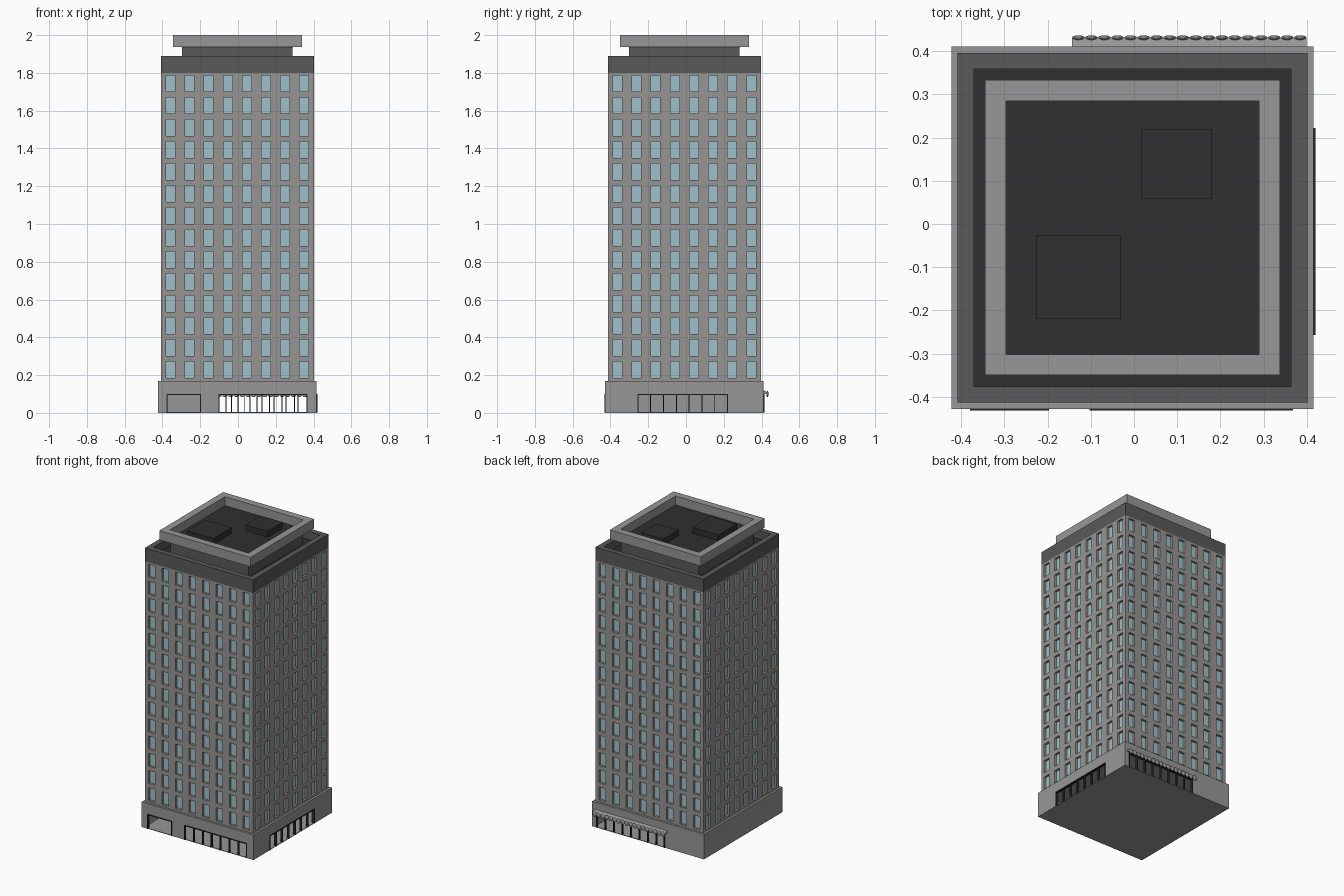
import bpy, bmesh, math
from mathutils import Matrix, Vector

if "Cube" in bpy.data.objects:
    bpy.data.objects.remove(bpy.data.objects["Cube"])

CX, CY = -0.0035, -0.0085          # tower axis (awning shifts it off centre)


def mat(name, r, g, b):
    m = bpy.data.materials.new(name)
    m.diffuse_color = (r, g, b, 1)
    m.use_nodes = True
    m.node_tree.nodes["Principled BSDF"].inputs["Base Color"].default_value = m.diffuse_color
    return m


WALL = mat("wall grey", 0.31, 0.30, 0.29)
STONE = mat("stone grey", 0.31, 0.31, 0.31)
DARK = mat("dark band", 0.10, 0.10, 0.10)
ROOF = mat("roof black", 0.029, 0.029, 0.029)
GLASS = mat("window blue", 0.35, 0.53, 0.60)
FRAME = mat("frame black", 0.02, 0.02, 0.02)


def finish(bm, name, *mats):
    me = bpy.data.meshes.new(name)
    bm.to_mesh(me)
    bm.free()
    for m in mats:
        me.materials.append(m)
    ob = bpy.data.objects.new(name, me)
    bpy.context.collection.objects.link(ob)
    return ob


def add_box(bm, lo, hi, M=Matrix()):
    size = [b - a for a, b in zip(lo, hi)]
    mid = [(a + b) / 2 for a, b in zip(lo, hi)]
    bmesh.ops.create_cube(bm, size=1, matrix=M @ Matrix.Translation(mid)
                          @ Matrix.Diagonal((*size, 1)))


def box(name, lo, hi, m):
    bm = bmesh.new()
    add_box(bm, lo, hi)
    return finish(bm, name, m)


def block(name, half, z0, z1, m):
    return box(name, (CX - half, CY - half, z0), (CX + half, CY + half, z1), m)


def ring(name, outer, inner, z0, z1, m):
    """Square frame with mitred corners."""
    bm = bmesh.new()
    loops = []
    for h, z in ((outer, z0), (outer, z1), (inner, z1), (inner, z0)):
        loops.append([bm.verts.new((CX + sx * h, CY + sy * h, z))
                      for sx, sy in ((-1, -1), (1, -1), (1, 1), (-1, 1))])
    for k in range(4):
        a, b = loops[k], loops[(k + 1) % 4]
        for i in range(4):
            j = (i + 1) % 4
            bm.faces.new((a[i], a[j], b[j], b[i]))
    return finish(bm, name, m)


def side(k):
    """Frame of side k: 0 front, 1 right, 2 back, 3 left; local -y is outward."""
    return Matrix.Translation((CX, CY, 0)) @ Matrix.Rotation(k * math.pi / 2, 4, 'Z')


# Tower facades: 8 x 14 recessed windows on each side
H, Z0, Z1 = 0.405, 0.17, 1.80
us, zs = [-H], [Z0]
for i in range(8):
    c = (i - 3.5) * 0.1012
    us += [c - 0.0238, c + 0.0238]
for j in range(14):
    c = 0.228 + j * 0.1166
    zs += [c - 0.0435, c + 0.0435]
us.append(H)
zs.append(Z1)
bm = bmesh.new()
panes = []
for k in range(4):
    M = side(k)
    grid = [[bm.verts.new(M @ Vector((u, -H, z))) for z in zs] for u in us]
    for i in range(len(us) - 1):
        for j in range(len(zs) - 1):
            f = bm.faces.new((grid[i][j], grid[i + 1][j],
                              grid[i + 1][j + 1], grid[i][j + 1]))
            if i % 2 and j % 2:
                panes.append(f)
bm.normal_update()
bmesh.ops.inset_individual(bm, faces=panes, thickness=0.0, depth=-0.015)
for f in panes:
    f.material_index = 1
bmesh.ops.remove_doubles(bm, verts=bm.verts, dist=1e-5)
finish(bm, "tower_walls", WALL, GLASS)

# Parapet, lower roof, neck, crown and rooftop boxes
ring("parapet", H, 0.3675, 1.80, 1.89, DARK)
block("lower_roof", 0.368, 1.80, 1.835, ROOF)
block("roof_neck", 0.293, 1.835, 1.935, DARK)
ring("crown", 0.3415, 0.2935, 1.937, 2.0, STONE)
block("upper_roof", 0.2934, 1.935, 1.94, ROOF)
box("roof_unit_small", (0.017, 0.058, 1.94), (0.181, 0.22, 1.98), ROOF)
box("roof_unit_large", (-0.227, -0.22, 1.94), (-0.031, -0.025, 1.98), ROOF)

# Hollow base: floor, ceiling, walls with openings
B, T, TOP, HEAD = 0.4195, 0.02, 0.17, 0.10
block("base_floor", B, 0, 0.004, STONE)
block("base_ceiling", B - 0.001, 0.155, TOP, STONE)
# openings per side in local coordinates: (start, end, panes)
openings = {0: [(-0.376, -0.193, 1), (-0.099, 0.372, 7)],
            1: [(-0.249, 0.231, 7)],
            2: [(-0.388, 0.125, 8)],
            3: []}
for k, name in enumerate(("front", "right", "back", "left")):
    M = side(k)
    bm, fr = bmesh.new(), bmesh.new()
    u = -B
    for a, b, n in openings[k]:
        add_box(bm, (u, -B, 0), (a, -B + T, HEAD), M)
        u = b
        # black surround and mullions
        w = 0.005
        y0, y1 = -B - 0.004, -B + 0.012
        add_box(fr, (a, y0, HEAD - w), (b, y1, HEAD), M)
        for i in range(n + 1):
            x = a + (b - a - w) * i / n
            add_box(fr, (x, y0, 0.001), (x + w, y1, HEAD - w), M)
    add_box(bm, (u, -B, 0), (B, -B + T, HEAD), M)
    add_box(bm, (-B, -B, HEAD), (B, -B + T, TOP), M)
    finish(bm, "base_wall_" + name, STONE)
    if openings[k]:
        finish(fr, "storefront_frame_" + name, FRAME)
    else:
        fr.free()

# Awning over the back entrance: sloped canopy with scalloped edge
bm = bmesh.new()
X0, X1, N = -0.144, 0.40, 18
prof = [(0.409, 0.122), (0.432, 0.106), (0.432, 0.098), (0.409, 0.102)]
ends = [[bm.verts.new((x, y, z)) for y, z in prof] for x in (X0, X1)]
for i in range(4):
    j = (i + 1) % 4
    bm.faces.new((ends[0][i], ends[0][j], ends[1][j], ends[1][i]))
bm.faces.new(ends[0][::-1])
bm.faces.new(ends[1])
bmesh.ops.recalc_face_normals(bm, faces=bm.faces)
step = (X1 - X0) / N
for i in range(N):
    P = Matrix.Translation((X0 + (i + 0.5) * step, 0.431, 0.1))
    bmesh.ops.create_uvsphere(bm, u_segments=12, v_segments=8, radius=1,
                              matrix=P @ Matrix.Diagonal((step / 2, 0.006, 0.017, 1)))
finish(bm, "awning", STONE)
